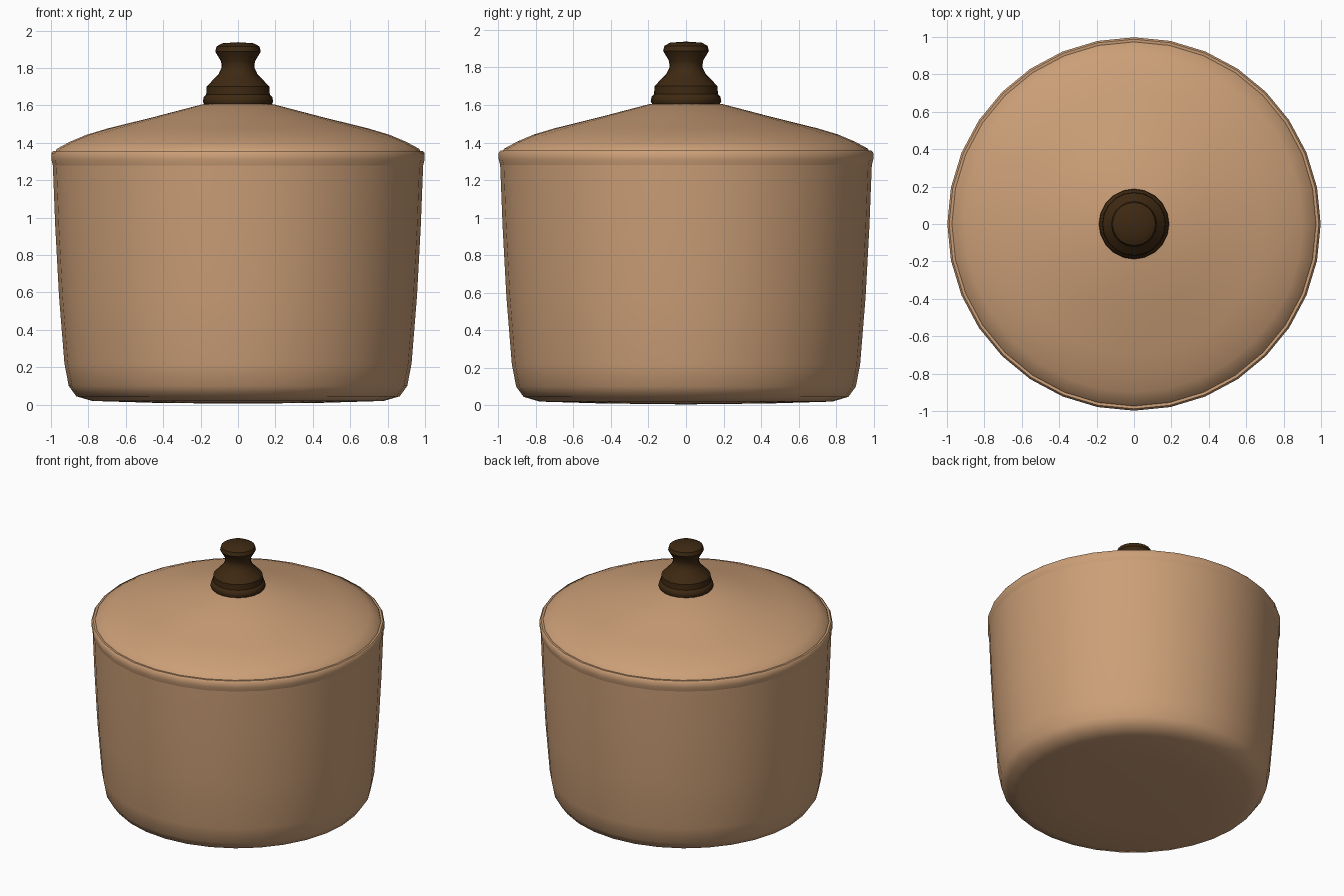
import bpy, bmesh, math

if "Cube" in bpy.data.objects:
    bpy.data.objects.remove(bpy.data.objects["Cube"])


def material(name, rgb):
    m = bpy.data.materials.new(name)
    m.diffuse_color = (*rgb, 1)
    m.use_nodes = True
    m.node_tree.nodes["Principled BSDF"].inputs["Base Color"].default_value = m.diffuse_color
    return m


def lathe(name, profile, sides, mat, angle=40):
    """Spin an (r, z) profile around the z axis."""
    bm = bmesh.new()
    verts = [bm.verts.new((r, 0, z)) for r, z in profile]
    edges = [bm.edges.new(p) for p in zip(verts, verts[1:])]
    bmesh.ops.spin(bm, geom=verts + edges, cent=(0, 0, 0), axis=(0, 0, 1),
                   angle=2 * math.pi, steps=sides)
    bmesh.ops.remove_doubles(bm, verts=bm.verts, dist=0.0005)
    bmesh.ops.recalc_face_normals(bm, faces=bm.faces)
    me = bpy.data.meshes.new(name)
    bm.to_mesh(me)
    bm.free()
    me.materials.append(mat)
    ob = bpy.data.objects.new(name, me)
    bpy.context.collection.objects.link(ob)
    bpy.ops.object.select_all(action='DESELECT')
    ob.select_set(True)
    bpy.context.view_layer.objects.active = ob
    bpy.ops.object.shade_smooth_by_angle(angle=math.radians(angle))
    return ob


clay = material("tan clay", (0.60, 0.345, 0.185))
wood = material("dark wood", (0.048, 0.022, 0.006))

# Pot: flat base, rounded foot, gently flared wall, thickness and inner floor
lathe("pot_body", [
    (0, 0.005), (0.45, 0.01), (0.78, 0.02), (0.865, 0.045), (0.905, 0.10),
    (0.928, 0.22), (0.957, 0.58), (0.977, 0.95), (0.990, 1.28),
    (0.93, 1.28), (0.90, 0.6), (0.85, 0.14), (0.74, 0.08), (0, 0.07)],
    32, clay)

# Rim band that the lid rests in
lathe("rim_band", [
    (0.94, 1.275), (0.990, 1.28), (0.998, 1.31), (0.998, 1.345),
    (0.988, 1.357), (0.972, 1.357), (0.94, 1.34), (0.94, 1.275)],
    32, clay)

# Shallow domed lid
lathe("lid", [
    (0, 1.57), (0.5, 1.48), (0.94, 1.34), (0.976, 1.352), (0.968, 1.368),
    (0.90, 1.405), (0.81, 1.443), (0.70, 1.476), (0.45, 1.538),
    (0.19, 1.606), (0, 1.615)], 32, clay)

# Turned knob
lathe("lid_knob", [
    (0, 1.60), (0.18, 1.605), (0.188, 1.62), (0.183, 1.645),
    (0.170, 1.658), (0.168, 1.70), (0.135, 1.735), (0.105, 1.765),
    (0.088, 1.80), (0.09, 1.835), (0.122, 1.888), (0.115, 1.915),
    (0.085, 1.932), (0, 1.938)], 20, wood)
